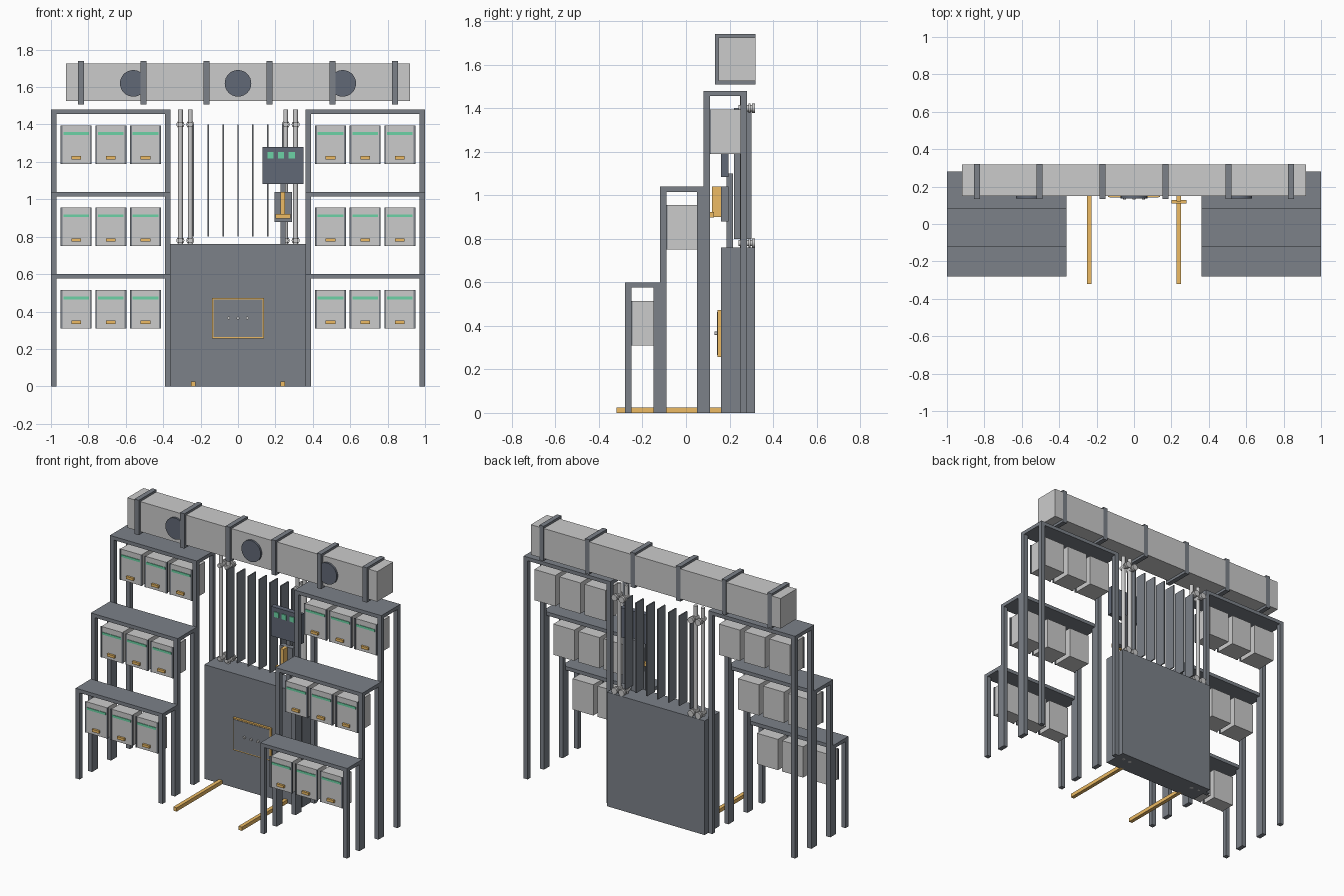
import bpy, math

if "Cube" in bpy.data.objects:
    bpy.data.objects.remove(bpy.data.objects["Cube"])


def material(name, rgb):
    m = bpy.data.materials.new(name)
    m.diffuse_color = (*rgb, 1)
    m.use_nodes = True
    m.node_tree.nodes["Principled BSDF"].inputs["Base Color"].default_value = m.diffuse_color
    return m


SLATE = material("slate", (0.20, 0.22, 0.25))
DARK = material("dark_blue_grey", (0.12, 0.14, 0.18))
LIGHT = material("light_grey", (0.55, 0.55, 0.55))
ORANGE = material("orange", (0.85, 0.50, 0.13))
GREEN = material("green", (0.15, 0.65, 0.38))


def box(name, x0, x1, y0, y1, z0, z1, mat):
    bpy.ops.mesh.primitive_cube_add(size=1, location=((x0 + x1) / 2, (y0 + y1) / 2, (z0 + z1) / 2))
    o = bpy.context.object
    o.name = name
    o.scale = (abs(x1 - x0), y1 - y0, z1 - z0)
    bpy.ops.object.transform_apply(location=False, rotation=False, scale=True)
    o.data.materials.append(mat)
    return o


def cyl(name, x, y, z, r, length, mat, along_y=True, sides=24):
    bpy.ops.mesh.primitive_cylinder_add(vertices=sides, radius=r, depth=length, location=(x, y, z),
                                        rotation=(math.pi / 2 if along_y else 0, 0, 0))
    o = bpy.context.object
    o.name = name
    o.data.materials.append(mat)
    bpy.ops.object.shade_smooth_by_angle()
    return o


# Stepped racks with hanging bins, both sides
LEG = 0.03
for s in (-1, 1):
    for y0, y1, top in ((-0.28, -0.12, 0.60), (-0.12, 0.08, 1.04), (0.08, 0.28, 1.48)):
        box("rack_shelf", s * 0.36, s * 1.0, y0, y1, top - 0.024, top, SLATE)
        for lx in (0.375, 0.985):
            for ly in (y0 + LEG / 2, y1 - LEG / 2):
                box("rack_leg", s * lx - LEG / 2, s * lx + LEG / 2,
                    ly - LEG / 2, ly + LEG / 2, 0, top - 0.024, SLATE)
        for bx in (0.495, 0.68, 0.865):
            x, f, t = s * bx, y0 + 0.028, top - 0.085
            box("bin_body", x - 0.077, x + 0.077, f, y1 - 0.03, t - 0.205, t, LIGHT)
            box("bin_label_strip", x - 0.069, x + 0.069, f - 0.004, f + 0.004, t - 0.05, t - 0.035, GREEN)
            box("bin_handle", x - 0.026, x + 0.026, f - 0.014, f + 0.004, t - 0.181, t - 0.164, ORANGE)
            for e in (-1, 1):
                box("bin_edge_trim", x + e * 0.078 - 0.005, x + e * 0.078 + 0.005,
                    f - 0.003, f + 0.006, t - 0.205, t, SLATE)

# Cabinet with framed hatch and knobs
box("cabinet", -0.36, 0.36, 0.16, 0.318, 0, 0.76, SLATE)
box("hatch_frame", -0.14, 0.14, 0.145, 0.165, 0.257, 0.472, ORANGE)
box("hatch_plate", -0.132, 0.132, 0.142, 0.16, 0.265, 0.464, SLATE)
for x in (-0.05, 0, 0.05):
    cyl("hatch_knob", x, 0.14, 0.365, 0.008, 0.016, LIGHT, sides=12)

# Floor forks
for x in (-0.24, 0.24):
    box("floor_fork", x - 0.0125, x + 0.0125, -0.32, 0.17, 0, 0.025, ORANGE)

# Cooling fins
for i in range(-3, 4):
    box("cooling_fin", i * 0.08 - 0.004, i * 0.08 + 0.004, 0.22, 0.30, 0.80, 1.40, SLATE)

# Vertical pipes with clamps
for s in (-1, 1):
    for px in (0.255, 0.308):
        x = s * px
        cyl("pipe", x, 0.262, 0.74, 0.013, 1.48, LIGHT, along_y=False, sides=16)
        for z in (0.78, 1.40):
            cyl("pipe_clamp", x, 0.276, z, 0.014, 0.07, LIGHT, sides=16)
            cyl("clamp_flange", x, 0.31, z, 0.021, 0.014, LIGHT, sides=16)
            cyl("clamp_collar", x, 0.292, z, 0.021, 0.01, LIGHT, sides=16)

# Control panel, post and lever
box("control_panel", 0.13, 0.35, 0.16, 0.195, 1.083, 1.28, DARK)
for x in (0.174, 0.23, 0.287):
    box("panel_light", x - 0.017, x + 0.017, 0.154, 0.165, 1.218, 1.252, GREEN)
box("panel_post", 0.227, 0.253, 0.185, 0.215, 0.75, 1.10, SLATE)
box("lever_housing", 0.195, 0.288, 0.16, 0.195, 0.88, 1.04, SLATE)
box("lever_stem", 0.228, 0.252, 0.12, 0.16, 0.90, 1.04, ORANGE)
box("lever_grip", 0.20, 0.28, 0.11, 0.128, 0.897, 0.922, ORANGE)

# Overhead duct with straps and round ports
box("overhead_duct", -0.92, 0.92, 0.15, 0.319, 1.525, 1.725, LIGHT)
for i in range(6):
    x = -0.84 + i * 0.336
    box("duct_strap", x - 0.016, x + 0.016, 0.133, 0.32, 1.508, 1.74, SLATE)
for x in (-0.56, 0, 0.56):
    cyl("round_port", x, 0.147, 1.62, 0.071, 0.02, DARK, sides=32)
